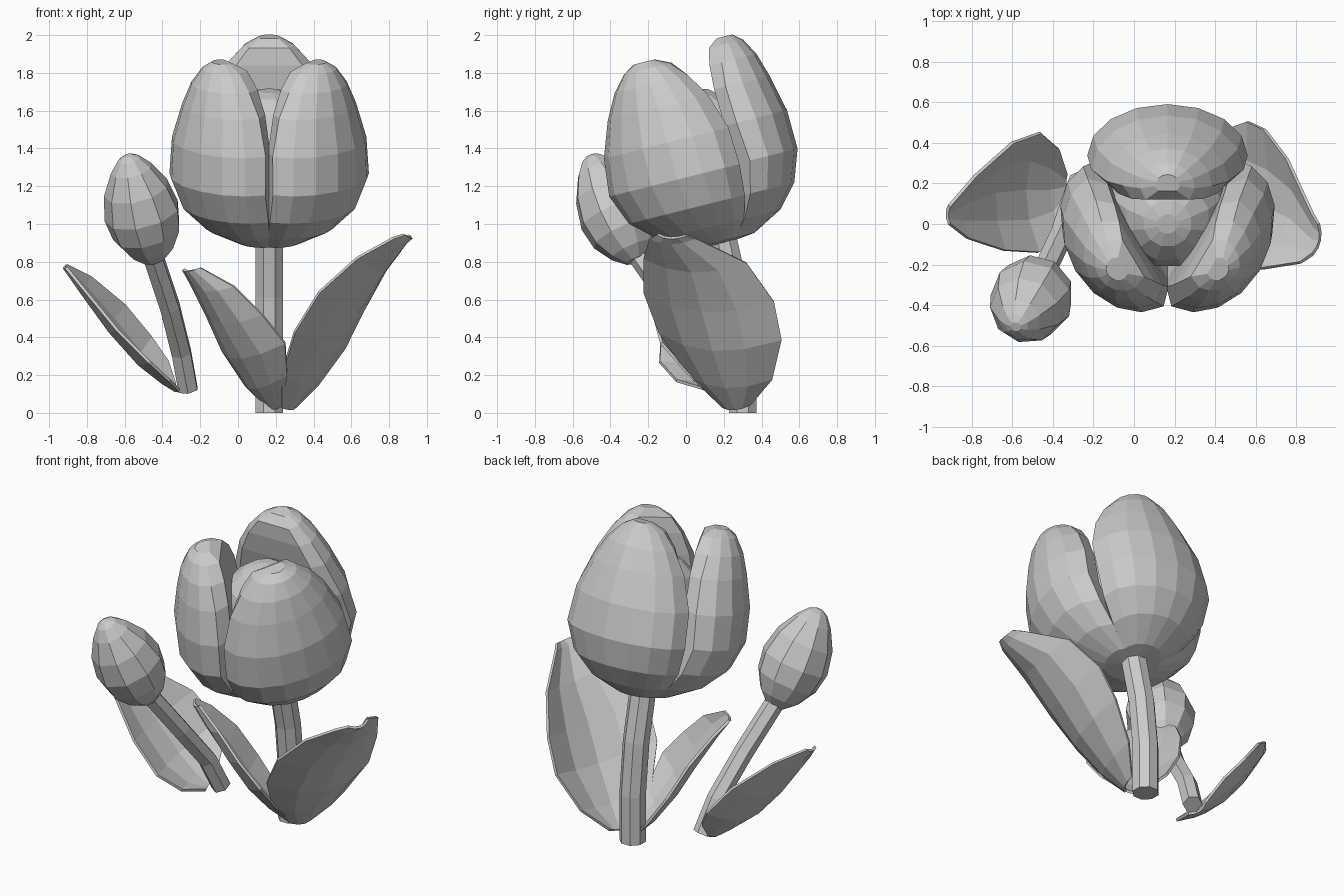
import bpy, bmesh, math
from mathutils import Vector, Matrix

if "Cube" in bpy.data.objects:
    bpy.data.objects.remove(bpy.data.objects["Cube"])

grey = bpy.data.materials.new("light_grey")
grey.diffuse_color = (0.6, 0.6, 0.6, 1)
grey.use_nodes = True
grey.node_tree.nodes["Principled BSDF"].inputs["Base Color"].default_value = grey.diffuse_color


def finish(name, bm, closed=True):
    if closed:
        bmesh.ops.recalc_face_normals(bm, faces=bm.faces)
    me = bpy.data.meshes.new(name)
    bm.to_mesh(me)
    bm.free()
    me.materials.append(grey)
    ob = bpy.data.objects.new(name, me)
    bpy.context.collection.objects.link(ob)
    return ob


def loft(name, rings):
    """Closed skin through rings of equal point count, capped at both ends."""
    bm = bmesh.new()
    vs = [[bm.verts.new(p) for p in ring] for ring in rings]
    n = len(vs[0])
    for a, b in zip(vs, vs[1:]):
        for i in range(n):
            j = (i + 1) % n
            bm.faces.new((a[i], a[j], b[j], b[i]))
    bm.faces.new(vs[0][::-1])
    bm.faces.new(vs[-1])
    return finish(name, bm)


def tube(name, path, radii, sides):
    """Round section swept along a path."""
    pts = [Vector(p) for p in path]
    rings = []
    for i, p in enumerate(pts):
        d = (pts[min(i + 1, len(pts) - 1)] - pts[max(i - 1, 0)]).normalized()
        u = Vector((1, 0, 0))
        u = (u - d * u.dot(d)).normalized()
        v = d.cross(u)
        rings.append([p + radii[i] * (u * math.cos(2 * math.pi * (k + .5) / sides)
                                      + v * math.sin(2 * math.pi * (k + .5) / sides))
                      for k in range(sides)])
    return loft(name, rings)


def egg(name, base, axis, profile, sides):
    """Body of revolution: profile holds (distance along axis, radius)."""
    base, axis = Vector(base), Vector(axis).normalized()
    return tube(name, [base + axis * s for s, r in profile],
                [r for s, r in profile], sides)


# Flower head frame, leaning towards the front
BASE = Vector((0.165, 0.20, 0.90))
AXIS = Vector((0, -0.242, 0.970))
OUT = Vector((0, 0.970, 0.242))

# Petal sections: height, outer bulge, edge distance, half width, inner factor
PETAL = [(0, .06, .01, .03, .7), (.012, .17, .06, .13, .7), (.10, .335, .14, .255, .7),
         (.22, .44, .20, .35, .7), (.39, .50, .24, .395, .7), (.60, .495, .22, .375, .7),
         (.80, .45, .21, .30, .7), (.93, .41, .22, .22, .7), (1.02, .36, .23, .135, .75),
         (1.06, .31, .25, .06, .9)]


def petal(name, turn, spread, forward, height):
    rot = Matrix.Rotation(math.radians(turn), 3, 'Z')
    rings = []
    for s, r, p, w, k in PETAL:
        r += spread * min(1, s * 4)      # open the petal outwards
        p += spread * s
        shift = Vector((0, -forward * min(1, s * 4), 0))
        sec = []
        for i in range(9):
            a = math.radians(-90 + 22.5 * i)
            sec.append((w * math.sin(a), p + (r - p) * math.cos(a)))
        sec += [(w * .8, p * k), (0, p * k), (-w * .8, p * k)]
        ring = []
        for x, y in sec:
            q = rot @ Vector((x, y, 0))
            ring.append(BASE + shift + Vector((q.x, 0, 0)) + OUT * q.y + AXIS * s * height)
        rings.append(ring)
    loft(name, rings)


petal("back_petal", 0, 0, 0, 1)
petal("left_petal", 120, .03, .035, .965)
petal("right_petal", -120, .03, .035, .965)

# Closed heart of the flower
egg("flower_core", BASE, AXIS,
    [(.02, .06), (.1, .2), (.25, .28), (.45, .30), (.62, .275), (.74, .21), (.81, .12),
     (.83, .05)], 12)

# Stems
tube("main_stem", [(.165, .30, 0), (.165, .30, .3), (.165, .265, .62), (.165, .19, .95)],
     [.078] * 4, 8)
tube("bud_stem", [(-.265, .21, .125), (-.30, .12, .32), (-.36, -.06, .56), (-.46, -.27, .86)],
     [.058] * 4, 6)

# Bud
egg("bud", (-.445, -.26, .81), (-.14, -.25, .56),
    [(0, .06), (.06, .125), (.16, .185), (.28, .205), (.42, .175), (.54, .11), (.60, .06),
     (.62, .025)], 9)


def leaf(name, rows, bulge):
    """Blade between a back and a front edge, bowed to its underside."""
    bm = bmesh.new()
    pts = [(Vector(b), Vector(f)) for b, f in rows]
    along = (sum(pts[-1], Vector()) - sum(pts[0], Vector())).normalized()
    vs = []
    for b, f in pts:
        under = (f - b).cross(along)
        if under.z > 0:
            under.negate()
        vs.append([bm.verts.new(b.lerp(f, t) + under * bulge * 4 * t * (1 - t))
                   for t in (0, .25, .5, .75, 1)])
    for a, c in zip(vs, vs[1:]):
        for i in range(4):
            bm.faces.new((a[i], a[i + 1], c[i + 1], c[i]))
    ob = finish(name, bm)
    mod = ob.modifiers.new("thickness", 'SOLIDIFY')
    mod.thickness = 0.016
    mod.offset = 0


leaf("right_leaf", [
    ((.30, .34, .045), (.23, .20, .03)),
    ((.42, .455, .18), (.23, .02, .20)),
    ((.56, .505, .39), (.30, -.14, .43)),
    ((.645, .465, .59), (.43, -.22, .64)),
    ((.755, .32, .795), (.63, -.22, .82)),
    ((.88, .05, .925), (.82, -.19, .925)),
    ((.91, 0, .94), (.88, -.15, .945))], .18)

leaf("middle_leaf", [
    ((.16, .30, .03), (.24, .20, .04)),
    ((.04, .34, .15), (.26, .02, .20)),
    ((-.08, .31, .33), (.25, -.13, .37)),
    ((-.17, .22, .53), (.13, -.17, .52)),
    ((-.25, .08, .69), (-.02, -.16, .67)),
    ((-.29, -.02, .76), (-.20, -.10, .77))], .18)

leaf("left_leaf", [
    ((-.33, .25, .15), (-.31, .12, .12)),
    ((-.37, .37, .27), (-.36, -.05, .17)),
    ((-.46, .45, .40), (-.47, -.14, .27)),
    ((-.60, .40, .57), (-.64, -.13, .44)),
    ((-.78, .24, .72), (-.82, -.07, .66)),
    ((-.91, .09, .785), (-.91, 0, .77))], .16)
